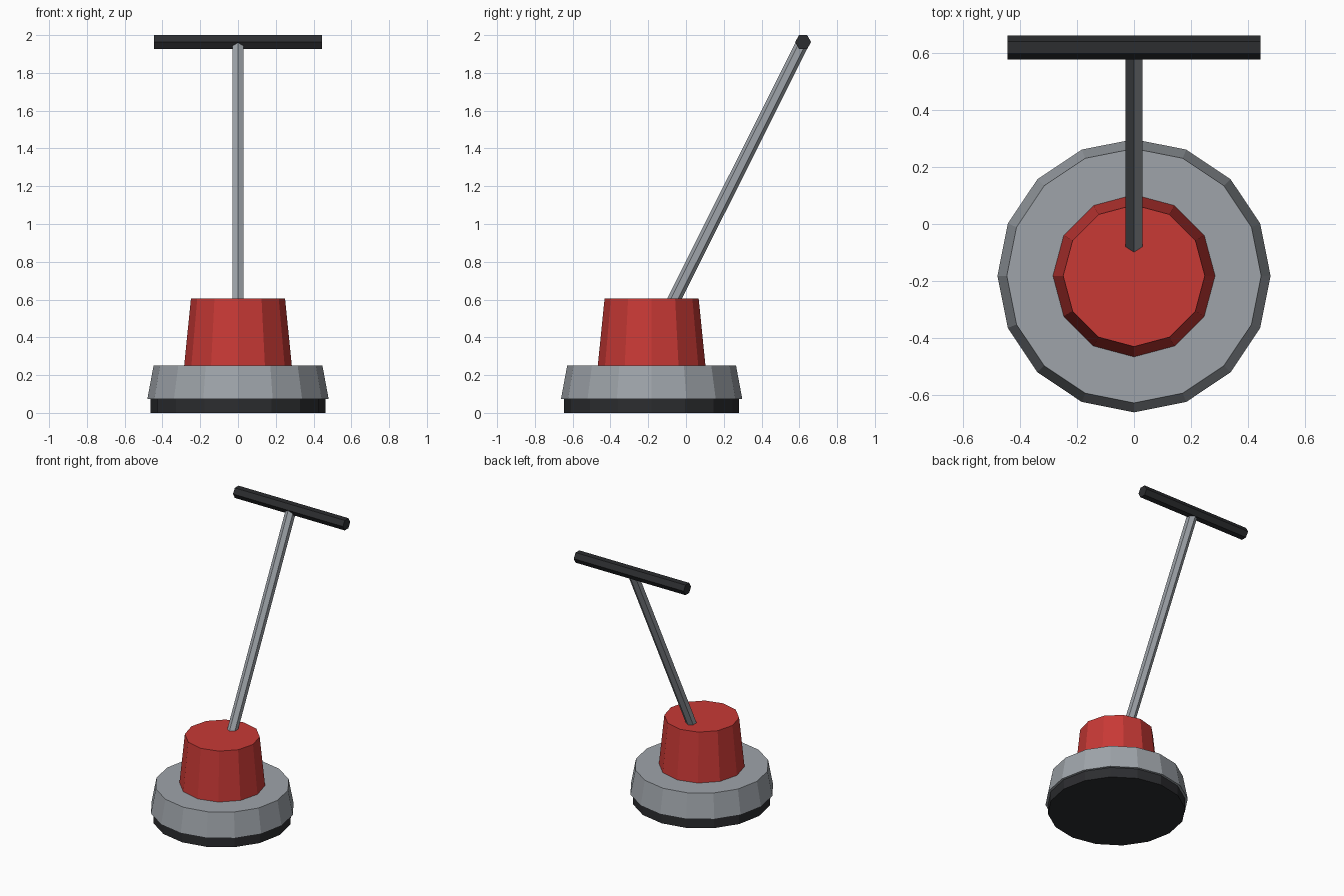
import bpy
import math
from mathutils import Vector

if "Cube" in bpy.data.objects:
    bpy.data.objects.remove(bpy.data.objects["Cube"])

BASE_Y = -0.182


def material(name, color):
    m = bpy.data.materials.new(name)
    m.diffuse_color = color
    m.use_nodes = True
    m.node_tree.nodes["Principled BSDF"].inputs["Base Color"].default_value = m.diffuse_color
    return m


red = material("red_paint", (0.58, 0.041, 0.036, 1))
dark = material("dark_rubber", (0.025, 0.026, 0.029, 1))
steel = material("steel", (0.343, 0.37, 0.40, 1))


def tapered(name, sides, r1, r2, start, end, mat):
    """Flat-faced cylinder or cone frustum running from start to end."""
    a, b = Vector(start), Vector(end)
    d = b - a
    if abs(d.x) > 0.001:
        rot = (0, math.pi / 2, 0)
    else:
        rot = (-math.atan2(d.y, d.z), 0, 0)
    bpy.ops.mesh.primitive_cone_add(vertices=sides, radius1=r1, radius2=r2,
                                    depth=d.length, location=(a + b) / 2,
                                    rotation=rot)
    ob = bpy.context.object
    ob.name = name
    ob.data.materials.append(mat)
    return ob


# Round floor pad, deck and motor housing stacked on one axis
tapered("floor_pad", 16, 0.463, 0.463, (0, BASE_Y, 0), (0, BASE_Y, 0.073), dark)
tapered("deck", 16, 0.48, 0.447, (0, BASE_Y, 0.073), (0, BASE_Y, 0.25), steel)
tapered("motor_housing", 12, 0.285, 0.249, (0, BASE_Y, 0.25), (0, BASE_Y, 0.606), red)

# Slanted pole, sunk slightly into the housing, ending in the grip
tapered("pole", 6, 0.035, 0.035, (0, -0.088, 0.55), (0, 0.62, 1.963), steel)

# Crossbar grip
tapered("handle_bar", 6, 0.0425, 0.0425, (-0.445, 0.62, 1.9632), (0.445, 0.62, 1.9632), dark)
